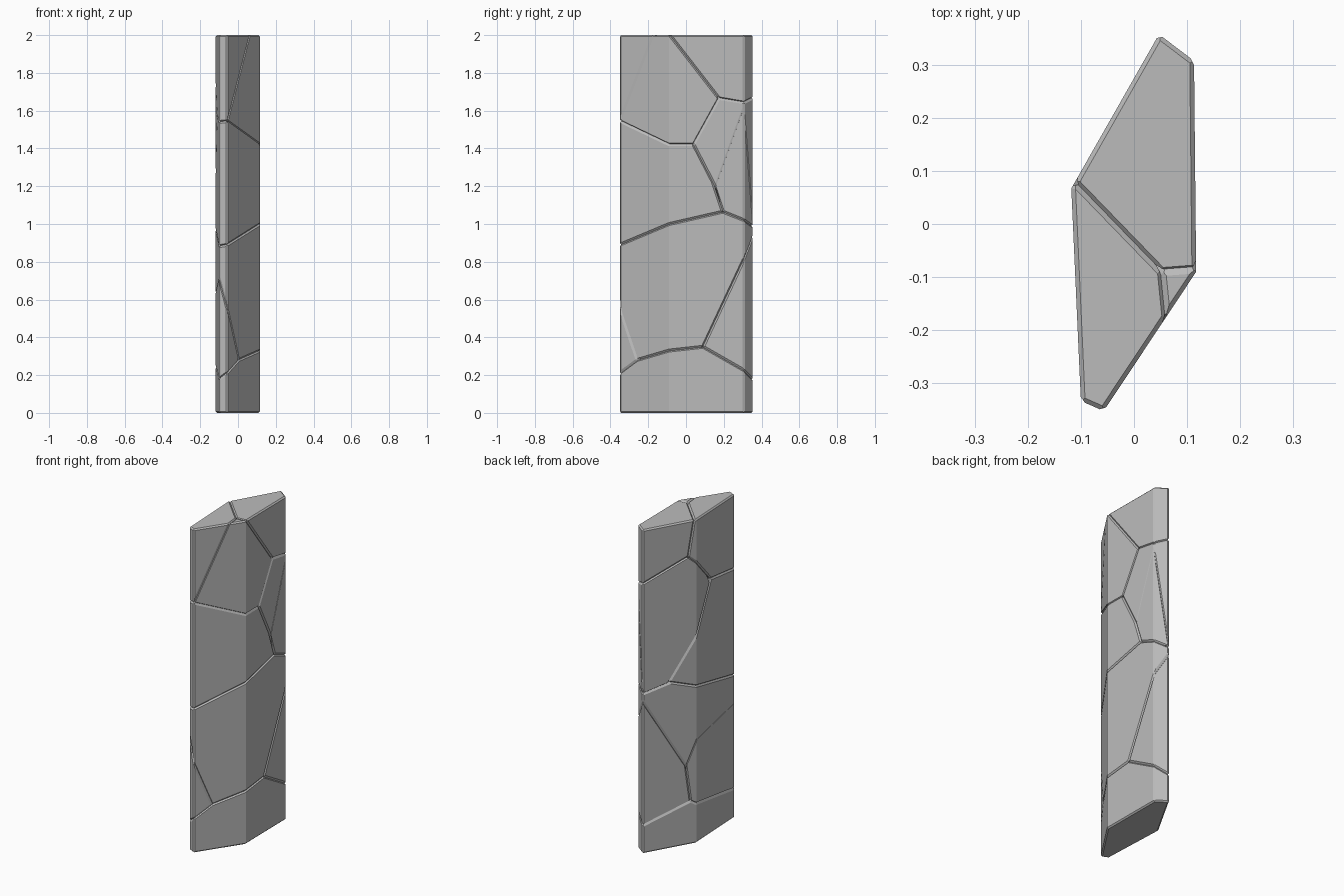
import bpy
import bmesh
import math
from mathutils import Vector

cube = bpy.data.objects.get("Cube")
if cube:
    bpy.data.objects.remove(cube, do_unlink=True)

HEIGHT = 2.0
CHAMFER = 0.008
SHARP = math.radians(40)

# Footprint of the whole slab, counter-clockwise
OUTLINE = [(0.117, -0.09), (0.113, 0.307), (0.047, 0.357),
           (-0.118, 0.067), (-0.10, -0.333), (-0.057, -0.352)]
front_right, back_right, back_tip, left_corner, left_tip, front_tip = [Vector(p) for p in OUTLINE]


def side(y, z):
    """Point on the two broad +x walls at depth y."""
    a, b = (front_tip, front_right) if y < front_right.y else (front_right, back_right)
    p = a.lerp(b, (y - a.y) / (b.y - a.y))
    return Vector((p.x, p.y, z))


def rear(t, z):
    """Point on the two broad -x walls, t runs 0 to 2 from back to front."""
    p = back_tip.lerp(left_corner, t) if t < 1 else left_corner.lerp(left_tip, t - 1)
    return Vector((p.x, p.y, z))


# Points where the cracks meet
low_front = side(-0.26, 0.28)
low_mid = side(0.09, 0.35)
low_rear = rear(0.89, 0.265)
low_fork = rear(0.8, 0.494)
low_core = Vector((0, 0, 0.31))
mid_side = side(0.195, 1.065)
mid_rear = rear(0.48, 1.02)
mid_bend = side(0.15, 1.2)
high_side = side(0.04, 1.42)
high_front = side(-0.352, 1.545)
high_rear = rear(1.38, 1.574)
upper_side = side(0.175, 1.665)
upper_rear = rear(0.85, 1.78)
upper_core = Vector((-0.04, 0.093, 1.756))
top_fork = Vector((0.052, -0.09, HEIGHT))

# A point inside each stone
STONES = {
    "base_stone": (0, 0, 0.08),
    "lower_front_stone": (0.06, -0.05, 0.65),
    "lower_left_stone": (-0.09, -0.2, 0.35),
    "lower_back_stone": (0.05, 0.3, 0.5),
    "middle_front_stone": (0, -0.15, 1.2),
    "middle_back_stone": (0.03, 0.2, 1.45),
    "middle_wedge_stone": (0.112, 0.27, 1.2),
    "upper_right_stone": (0.09, -0.05, 1.7),
    "upper_front_stone": (-0.06, -0.15, 1.8),
    "upper_back_stone": (0.05, 0.2, 1.9),
}
(base, low_f, low_l, low_b, mid_f, mid_b, wedge, up_r, up_f, up_b) = STONES

# Crack planes between neighbouring stones
back_floor = (mid_side, mid_rear, rear(0, 0.985))
CRACKS = [
    (base, low_f, (low_front, side(-0.09, 0.33), low_mid)),
    (base, low_l, (low_front, rear(2, 0.18), low_rear)),
    (base, low_b, (low_mid, rear(0, 0.173), low_rear)),
    (low_f, low_l, (low_front, rear(2, 0.716), low_fork)),
    (low_f, low_b, (low_mid, rear(0, 0.944), low_fork)),
    (low_l, low_b, (low_rear, low_fork, low_core)),
    (low_f, mid_f, (mid_side, side(-0.352, 0.89), rear(1, 0.97))),
    (low_f, mid_b, back_floor),
    (low_f, wedge, back_floor),
    (mid_f, mid_b, (high_side, mid_rear, high_rear)),
    (mid_f, wedge, (mid_bend, mid_side, mid_rear)),
    (mid_b, wedge, (mid_bend, side(0.307, 1.64), rear(0, 1.0))),
    (mid_f, up_r, (high_front, side(-0.09, 1.42), high_side)),
    (mid_f, up_f, (rear(2, 1.54), high_front, high_rear)),
    (mid_b, up_r, (high_side, upper_side, upper_core)),
    (mid_b, up_f, (high_rear, upper_rear, upper_core)),
    (mid_b, up_b, (upper_side, rear(0, 1.667), upper_rear)),
    (up_r, up_f, (high_front, side(-0.175, HEIGHT), top_fork)),
    (up_r, up_b, (upper_side, side(-0.085, HEIGHT), top_fork)),
    (up_f, up_b, (top_fork, rear(0.96, HEIGHT), upper_rear)),
]


def slab():
    """The whole slab as a closed prism."""
    bm = bmesh.new()
    floor = bm.faces.new([bm.verts.new((x, y, 0)) for x, y in OUTLINE])
    lifted = bmesh.ops.extrude_face_region(bm, geom=[floor], use_keep_orig=True)
    top = [v for v in lifted["geom"] if isinstance(v, bmesh.types.BMVert)]
    bmesh.ops.translate(bm, verts=top, vec=(0, 0, HEIGHT))
    bmesh.ops.recalc_face_normals(bm, faces=bm.faces)
    return bm


def trim(bm, point, normal):
    """Cut away what lies on the normal's side and close the cut."""
    bmesh.ops.bisect_plane(bm, geom=bm.verts[:] + bm.edges[:] + bm.faces[:],
                           dist=1e-5, plane_co=point, plane_no=normal, clear_outer=True)
    rim = [e for e in bm.edges if e.is_boundary]
    if len(rim) > 2:
        bmesh.ops.holes_fill(bm, edges=rim, sides=0)
    bmesh.ops.recalc_face_normals(bm, faces=bm.faces)


def chamfer(bm):
    """Plane off every sharp edge of a convex stone."""
    bm.normal_update()
    cuts = []
    for e in bm.edges:
        if len(e.link_faces) == 2:
            n1, n2 = [f.normal.copy() for f in e.link_faces]
            angle = n1.angle(n2, 0)
            if SHARP < angle < math.radians(175):
                n = (n1 + n2).normalized()
                cuts.append((e.verts[0].co - n * CHAMFER * math.sin(angle / 2), n))
    for point, normal in cuts:
        trim(bm, point, normal)


# Single grey stone colour
stone = bpy.data.materials.new("grey_stone")
stone.use_nodes = True
grey = (0.5, 0.5, 0.5, 1)
stone.diffuse_color = grey
for node in stone.node_tree.nodes:
    if node.type == "BSDF_PRINCIPLED":
        node.inputs["Base Color"].default_value = grey

# Carve each stone out of the slab
for name, centre in STONES.items():
    bm = slab()
    for first, second, (p, q, r) in CRACKS:
        if name in (first, second):
            normal = (q - p).cross(r - p).normalized()
            if normal.dot(Vector(centre) - p) > 0:
                normal.negate()
            trim(bm, p, normal)
    chamfer(bm)
    mesh = bpy.data.meshes.new(name)
    bm.to_mesh(mesh)
    bm.free()
    mesh.materials.append(stone)
    bpy.context.collection.objects.link(bpy.data.objects.new(name, mesh))
